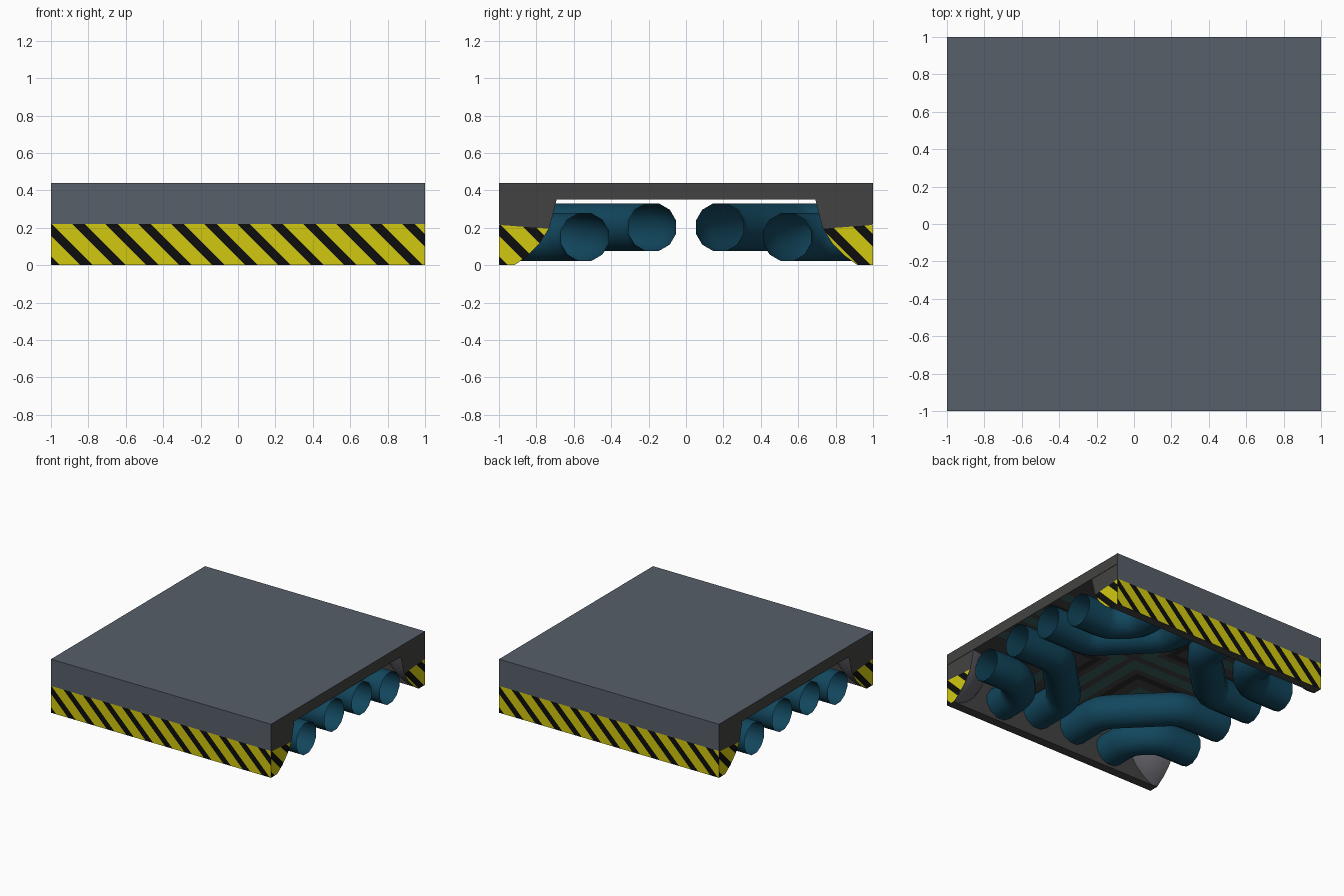
import bpy, bmesh, math
from mathutils import Vector

if "Cube" in bpy.data.objects:
    bpy.data.objects.remove(bpy.data.objects["Cube"])


def mat(name, rgb):
    m = bpy.data.materials.new(name)
    m.diffuse_color = (*rgb, 1)
    m.use_nodes = True
    m.node_tree.nodes["Principled BSDF"].inputs["Base Color"].default_value = m.diffuse_color
    return m


SLATE = mat("slate_plate", (0.095, 0.115, 0.14))
DARK = mat("dark_grey", (0.055, 0.055, 0.054))
POST = mat("post_grey", (0.12, 0.12, 0.14))
YELLOW = mat("hazard_yellow", (0.64, 0.58, 0.005))
BLACK = mat("hazard_black", (0.004, 0.004, 0.004))
BLUE = mat("pipe_blue", (0.006, 0.062, 0.11))
TEAL = mat("teal_strip", (0.045, 0.125, 0.12))
SHADE = mat("charcoal_strip", (0.025, 0.025, 0.024))

E = 0.997  # body half size; painted plates sit at 1.0
QUADS = [(sx, sy) for sx in (-1, 1) for sy in (-1, 1)]


def finish(bm, name, mats, recalc=True):
    if recalc:
        bmesh.ops.recalc_face_normals(bm, faces=bm.faces)
    me = bpy.data.meshes.new(name)
    bm.to_mesh(me)
    bm.free()
    for m in mats:
        me.materials.append(m)
    ob = bpy.data.objects.new(name, me)
    bpy.context.collection.objects.link(ob)
    return ob


def box(name, lo, hi, mats, rule=None):
    bm = bmesh.new()
    bmesh.ops.create_cube(bm, size=1)
    for v in bm.verts:
        v.co = Vector([(a + b) / 2 + c * (b - a) for a, b, c in zip(lo, hi, v.co)])
    bm.normal_update()
    if rule:
        for f in bm.faces:
            f.material_index = rule(f.normal)
    return finish(bm, name, mats)


# floor slab: slate on top and on front/back, dark at the open ends and below
box("floor_slab", (-1, -1, 0.35), (1, 1, 0.44), [SLATE, DARK],
    lambda n: 1 if abs(n.x) > 0.5 or n.z < -0.5 else 0)

# solid side walls on front and back
for s, side in ((-1, "front"), (1, "back")):
    y0, y1 = sorted((s * E, s * 0.925))
    box(side + "_wall", (-E, y0, 0), (E, y1, 0.35), [DARK])
    y0, y1 = sorted((s * 1.0, s * E))
    box(side + "_upper_panel", (-1, y0, 0.22), (1, y1, 0.35), [SLATE, DARK],
        lambda n: 1 if abs(n.x) > 0.5 else 0)

# flared quarter-round posts in the four corners: (radius, height)
PROFILE = [(0.08, 0), (0.15, 0.05), (0.215, 0.115), (0.265, 0.195), (0.285, 0.27), (0.305, 0.35)]
STEPS = 8
for sx, sy in QUADS:
    bm = bmesh.new()
    rings = []
    for r, z in PROFILE:
        ring = [bm.verts.new((sx * E, sy * E, z))]
        for i in range(STEPS + 1):
            a = math.pi / 2 * i / STEPS
            ring.append(bm.verts.new((sx * (E - r * math.cos(a)), sy * (E - r * math.sin(a)), z)))
        rings.append(ring)
    n = STEPS + 2
    for a, b in zip(rings, rings[1:]):
        for i in range(n):
            j = (i + 1) % n
            f = bm.faces.new((a[i], a[j], b[j], b[i]))
            if i in (0, n - 1):
                f.material_index = 1
            else:
                f.smooth = True
    bm.faces.new(rings[0]).material_index = 1
    bm.faces.new(rings[-1])
    finish(bm, "corner_post", [POST, DARK])


# hazard stripes: a flat outline cut along 45 degree lines, coloured by band
def striped(name, outline, right, normal):
    right, normal = Vector(right), Vector(normal)
    bm = bmesh.new()
    bm.faces.new([bm.verts.new(right * u + normal + Vector((0, 0, z))) for u, z in outline])
    period, start = 0.1765, -1.02
    direction = right + Vector((0, 0, 1))
    for k in range(-1, 15):
        for c in (start + k * period, start + k * period + 0.068):
            bmesh.ops.bisect_plane(bm, geom=bm.verts[:] + bm.edges[:] + bm.faces[:],
                                   plane_co=right * c, plane_no=direction.normalized())
    for f in bm.faces:
        p = f.calc_center_median()
        f.material_index = int((p.dot(right) + p.z - start) % period < 0.068)
        f.normal_update()
        if f.normal.dot(normal) < 0:
            f.normal_flip()
    finish(bm, name, [YELLOW, BLACK], recalc=False)


WIDE = [(-1, 0), (1, 0), (1, 0.22), (-1, 0.22)]
striped("front_stripes", WIDE, (1, 0, 0), (0, -1, 0))
striped("back_stripes", WIDE, (-1, 0, 0), (0, 1, 0))
for s in (-1, 1):
    for t in (-1, 1):
        pts = [(t, 0)] + [(t * (1 - r), z) for r, z in PROFILE[:4]] + [(t, 0.215)]
        striped("end_stripes", pts, (0, s, 0), (s, 0, 0))


# elbow pipes: straight stub, diagonal run, then straight into the wall
def rounded(path, d=0.07):
    out = [path[0]]
    for a, p, b in zip(path, path[1:], path[2:]):
        p0 = p + (a - p).normalized() * d
        p1 = p + (b - p).normalized() * d
        out += [p0, p0 * 0.25 + p * 0.5 + p1 * 0.25, p1]
    return out + [path[-1]]


def pipe(name, off, bend, z, sx, sy, r=0.132, sides=12):
    path = rounded([Vector(p) for p in ((1, off), (bend, off), (off, bend), (off, 0.99))])
    bm = bmesh.new()
    rings = []
    for i, p in enumerate(path):
        d0 = (p - path[i - 1]).normalized() if i else (path[1] - p).normalized()
        d1 = (path[i + 1] - p).normalized() if i + 1 < len(path) else d0
        t = (d0 + d1).normalized()
        nrm = Vector((-t.y, t.x)) / t.dot(d0)  # mitred ring
        ring = []
        for k in range(sides):
            a = math.tau * (k + 0.5) / sides
            q = p + nrm * r * math.cos(a)
            ring.append(bm.verts.new((sx * q.x, sy * q.y, z + r * math.sin(a))))
        rings.append(ring)
    for a, b in zip(rings, rings[1:]):
        for k in range(sides):
            j = (k + 1) % sides
            bm.faces.new((a[k], a[j], b[j], b[k])).smooth = True
    finish(bm, name, [BLUE])


# L-shaped flat strips on the underside of the slab
def strip(name, a, b, sx, sy, m):
    bm = bmesh.new()
    pts = [(1, a), (a, a), (a, 0.92), (b, 0.92), (b, b), (1, b)]
    f = bm.faces.new([bm.verts.new((sx * x * E, sy * y, 0.346)) for x, y in pts])
    f.normal_update()
    if f.normal.z > 0:
        f.normal_flip()
    finish(bm, name, [m], recalc=False)


for sx, sy in QUADS:
    pipe("inner_pipe", 0.18, 0.60, 0.203, sx, sy)
    pipe("outer_pipe", 0.54, 0.70, 0.15, sx, sy)
    strip("inner_teal_strip", 0.03, 0.12, sx, sy, TEAL)
    strip("charcoal_strip", 0.17, 0.23, sx, sy, SHADE)
    strip("outer_teal_strip", 0.32, 0.41, sx, sy, TEAL)
